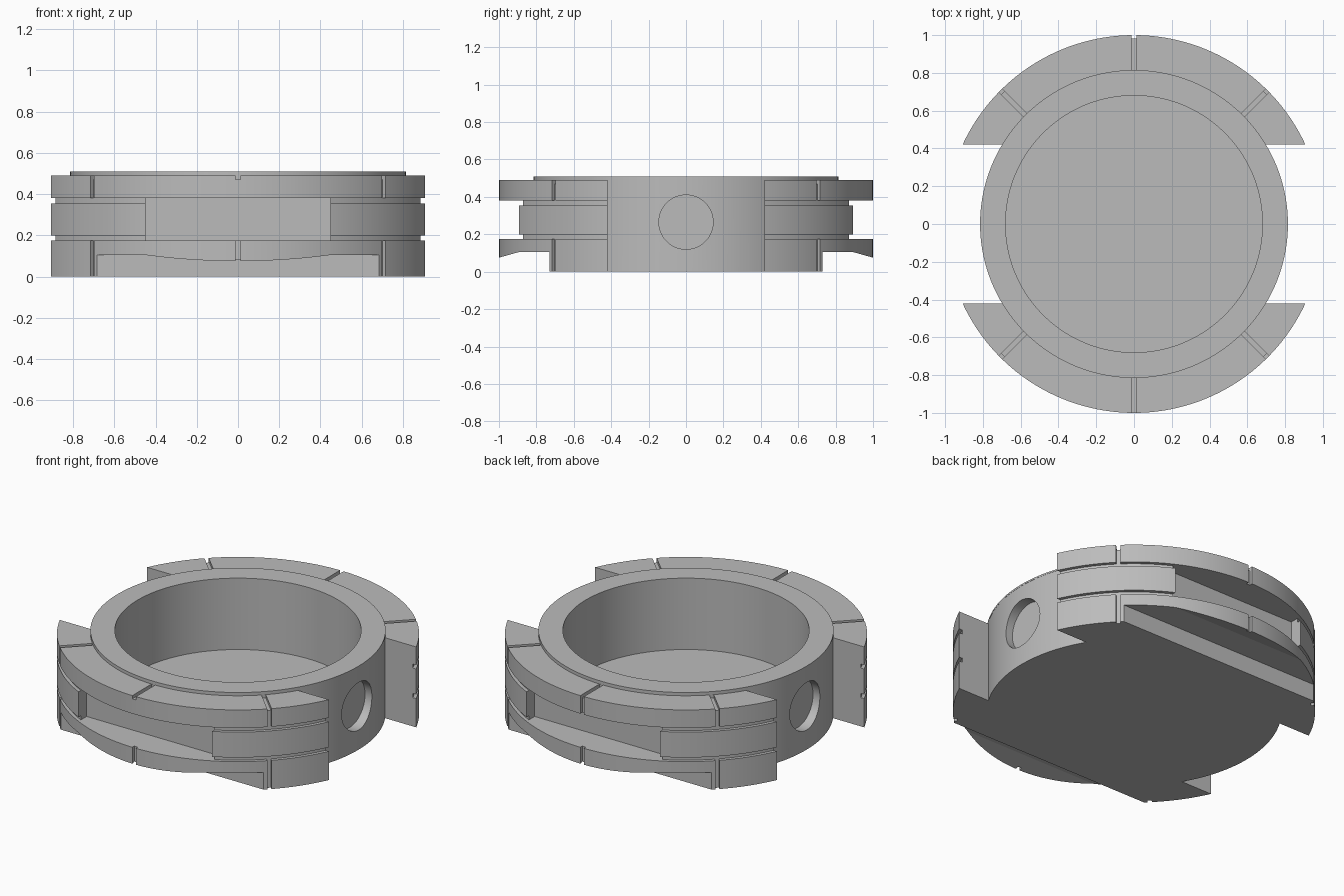
import bpy, bmesh
from math import cos, sin, radians, pi
from mathutils import Matrix, Vector

cube = bpy.data.objects.get("Cube")
if cube:
    bpy.data.objects.remove(cube, do_unlink=True)

SEGMENTS = 160

metal = bpy.data.materials.new("plain grey")
metal.use_nodes = True
metal.diffuse_color = (0.5, 0.5, 0.5, 1)
metal.node_tree.nodes["Principled BSDF"].inputs["Base Color"].default_value = (0.5, 0.5, 0.5, 1)


def add_object(name, bm):
    bmesh.ops.recalc_face_normals(bm, faces=bm.faces)
    mesh = bpy.data.meshes.new(name)
    bm.to_mesh(mesh)
    bm.free()
    mesh.materials.append(metal)
    obj = bpy.data.objects.new(name, mesh)
    bpy.context.collection.objects.link(obj)
    return obj


def lathe(name, profile):
    """Revolve an (r, z) profile that starts and ends on the axis."""
    bm = bmesh.new()
    verts = [bm.verts.new((r, 0, z)) for r, z in profile]
    edges = [bm.edges.new(pair) for pair in zip(verts, verts[1:])]
    bmesh.ops.spin(bm, geom=verts + edges, cent=(0, 0, 0), axis=(0, 0, 1),
                   angle=2 * pi, steps=SEGMENTS, use_merge=True)
    bmesh.ops.remove_doubles(bm, verts=bm.verts, dist=1e-5)
    return add_object(name, bm)


def prism(name, points, direction):
    """Extrude a closed outline of 3D points along a direction."""
    bm = bmesh.new()
    face = bm.faces.new([bm.verts.new(p) for p in points])
    moved = bmesh.ops.extrude_face_region(bm, geom=[face], use_keep_orig=True)["geom"]
    bmesh.ops.translate(bm, vec=Vector(direction),
                        verts=[g for g in moved if isinstance(g, bmesh.types.BMVert)])
    return add_object(name, bm)


def block(name, x0, x1, y0, y1, z0, z1):
    outline = [(x0, y0, z0), (x1, y0, z0), (x1, y1, z0), (x0, y1, z0)]
    return prism(name, outline, (0, 0, z1 - z0))


def cut(body, cutter, degrees=0):
    """Turn the cutter about z, subtract it from the body and discard it."""
    cutter.data.transform(Matrix.Rotation(radians(degrees), 4, 'Z'))
    cutter.hide_render = True
    mod = body.modifiers.new("cut", 'BOOLEAN')
    mod.operation = 'DIFFERENCE'
    mod.solver = 'EXACT'
    mod.object = cutter
    bpy.context.view_layer.objects.active = body
    bpy.ops.object.modifier_apply(modifier=mod.name)
    bpy.data.objects.remove(cutter, do_unlink=True)


# Cup with a raised lip, a blind bore and two thin grooves round the rim
body = lathe("ring_body", [
    (0, 0), (1, 0), (1, 0.175), (0.98, 0.175), (0.98, 0.2), (1, 0.2),
    (1, 0.355), (0.98, 0.355), (0.98, 0.38), (1, 0.38), (1, 0.49),
    (0.815, 0.49), (0.815, 0.51), (0.68, 0.51), (0.68, 0.075), (0, 0.075)])

for turn in (0, 180):
    # Flanges trimmed away at the sides, down to the round core
    arc = [radians(-31.06 + 62.12 * i / 40) for i in range(41)]
    outline = [(0.814 * cos(a), 0.814 * sin(a), -0.1) for a in arc]
    outline += [(1.2, 0.42, -0.1), (1.2, -0.42, -0.1)]
    cut(body, prism("side_cutter", outline, (0, 0, 0.6)), turn)

    # Blind round hole in the side of the core
    circle = [2 * pi * i / 64 for i in range(64)]
    outline = [(0.755, 0.145 * cos(a), 0.265 + 0.145 * sin(a)) for a in circle]
    cut(body, prism("hole_cutter", outline, (0.5, 0, 0)), turn)

    # Flat-backed window between the flanges
    cut(body, block("window_cutter", -0.45, 0.45, 0.815, 1.2, 0.175, 0.38), turn)

    # Relief under the lower flange, sloping down at its outer edge
    outline = [(-0.95, y, z) for y, z in (
        (0.73, -0.1), (0.73, 0.105), (0.893, 0.105), (1.1, 0.047), (1.1, -0.1))]
    cut(body, prism("relief_cutter", outline, (1.9, 0, 0)), turn)

# Radial marks across the top and notches down the rim
for angle in (45, 90, 135, 225, 270, 315):
    cut(body, block("mark_cutter", 0.816, 1.1, -0.012, 0.012, 0.47, 0.6), angle)
    for low, high in ((-0.1, 0.185), (0.37, 0.55)):
        cut(body, block("notch_cutter", 0.981, 1.1, -0.012, 0.012, low, high), angle)

bpy.ops.object.select_all(action='DESELECT')
body.select_set(True)
bpy.context.view_layer.objects.active = body
bpy.ops.object.shade_smooth_by_angle(angle=radians(10))
